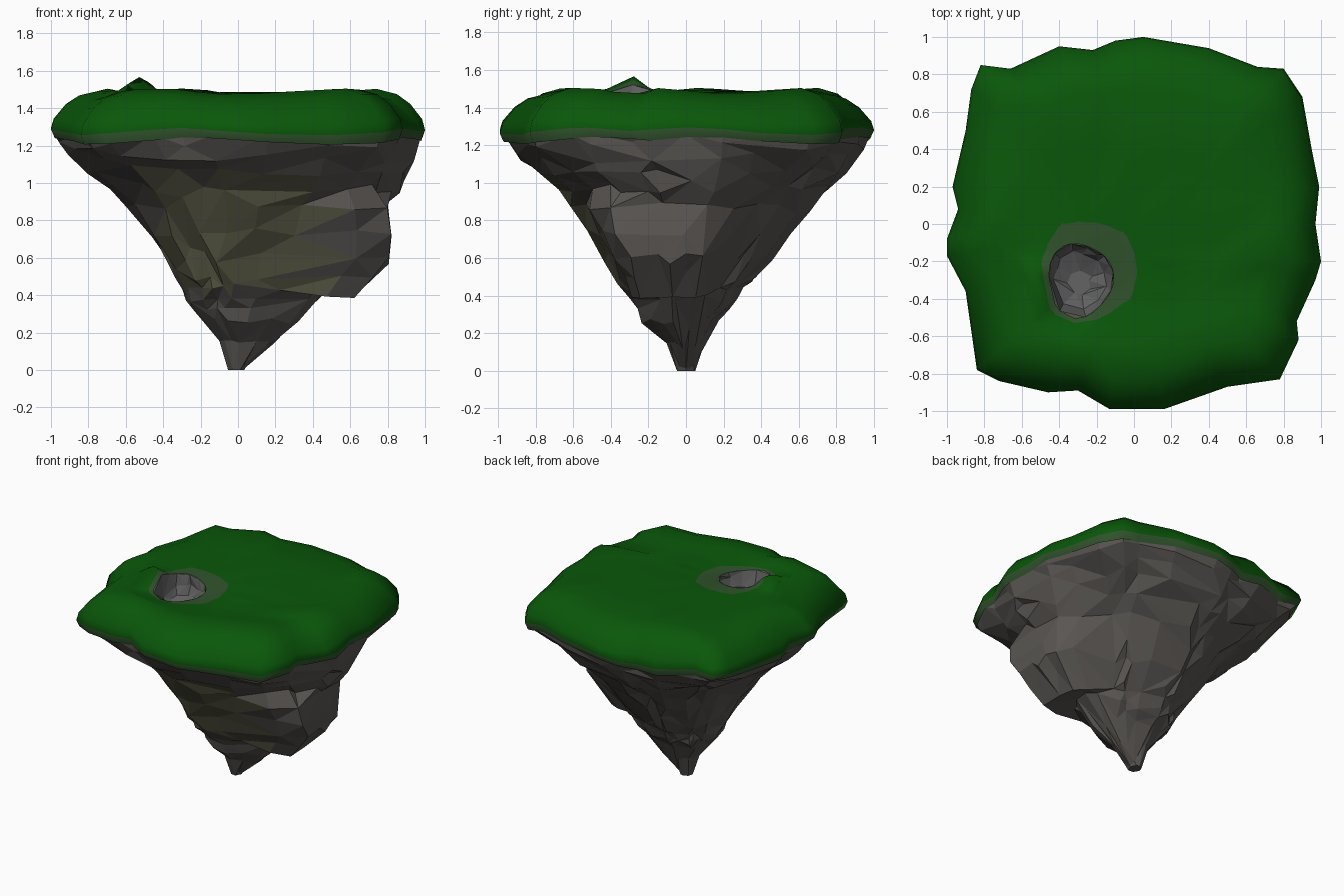
import bpy, math, random

if "Cube" in bpy.data.objects:
    bpy.data.objects.remove(bpy.data.objects["Cube"])
random.seed(11)

# Plan outline of the rim, counter-clockwise from +x
OUT = [(1, -.2), (.97, 0), (.99, .2), (.95, .4), (.9, .68), (.8, .83), (.66, .84), (.4, .94),
       (.05, 1), (-.1, .98), (-.22, .93), (-.4, .95), (-.66, .83), (-.82, .85), (-.87, .72), (-.9, .5),
       (-.97, .2), (-.94, .08), (-1, -.08), (-1, -.17), (-.9, -.36), (-.84, -.78), (-.72, -.84),
       (-.46, -.9), (-.3, -.89), (-.13, -.99), (.16, -.99), (.5, -.87), (.78, -.83), (.88, -.62),
       (.87, -.52), (.97, -.3)]
N = len(OUT)

# Rock levels: z, reach to -x, +x, -y, +y, spur reach on +x, roundness
ROCK = [(0, .05, .03, .05, .05, .03, 1), (.02, .06, .04, .055, .055, .04, 1),
        (.15, .10, .2, .1, .1, .2, 1), (.27, .19, .3, .23, .17, .33, 1),
        (.38, .24, .36, .25, .23, .43, 1), (.42, .27, .39, .29, .26, .48, 1),
        (.39, .29, .42, .35, .29, .62, 1), (.5, .33, .44, .39, .36, .72, 1),
        (.61, .39, .5, .45, .45, .81, 1), (.74, .48, .57, .53, .55, .82, 1),
        (.87, .58, .66, .61, .65, .8, 1), (.97, .68, .78, .69, .76, .87, .95),
        (1.06, .81, .86, .8, .86, .91, .8), (1.14, .90, .94, .9, .93, .94, .45),
        (1.2, .95, .965, .97, .97, .965, .1), (1.26, .98, .98, .98, .98, .98, 0)]
PLAIN_Z = {.38: .33, .42: .38, .39: .44}   # levels away from the spur underside

# Grass levels: z, scale of the outline
GRASS = [(1.225, .98), (1.275, 1), (1.33, .985), (1.41, .92), (1.46, .85), (1.49, .74)]
HOLE = (-.29, -.3)


def material(name, rgb):
    m = bpy.data.materials.new(name)
    m.diffuse_color = (*rgb, 1)
    m.use_nodes = True
    m.node_tree.nodes["Principled BSDF"].inputs["Base Color"].default_value = m.diffuse_color
    return m


STONE = material("stone", (.1, .092, .085))
MOSS = material("mossy_stone", (.115, .115, .07))
GREEN = material("grass", (.003, .095, .003))
EDGE = material("worn_grass", (.03, .085, .025))
PIT = material("pit_stone", (.12, .12, .12))


def loft(name, rings, mats, cap_start=False, cap_end=False):
    """Skin equal-length rings into one triangulated mesh object."""
    n = len(rings[0])
    faces = []
    for r in range(len(rings) - 1):
        for i in range(n):
            j = (i + 1) % n
            a, b, c, d = r * n + i, r * n + j, (r + 1) * n + j, (r + 1) * n + i
            faces += [(a, b, c), (a, c, d)] if random.random() < .5 else [(a, b, d), (b, c, d)]
    if cap_start:
        faces.append(tuple(range(n))[::-1])
    if cap_end:
        faces.append(tuple(range((len(rings) - 1) * n, len(rings) * n)))
    me = bpy.data.meshes.new(name)
    me.from_pydata([p for r in rings for p in r], [], faces)
    for m in mats:
        me.materials.append(m)
    ob = bpy.data.objects.new(name, me)
    bpy.context.collection.objects.link(ob)
    return ob


def jit(a):
    return random.uniform(-a, a)


# Rock cone with an overhanging spur towards +x and -y
rings = []
for z, xl, xr, yf, yb, spur, w in ROCK:
    ring = []
    j = 0 if z < .02 or z > 1.22 else min(.018, .004 + z * .03)
    for x, y in OUT:
        r = math.hypot(x, y)
        a = math.atan2(y, x)
        ux, uy = x * (1 - w) + x / r * w, y * (1 - w) + y / r * w
        k = max(0, min(1, (.85 - abs(a + .25)) / .3))
        px = ux * (xl if x < 0 else xr + (spur - xr) * k)
        py = uy * (yf if y < 0 else yb)
        s = 1
        if .385 <= z < .95 and z != .42:          # square shoulder of the spur
            s += .22 * math.exp(-((a + .6) / .3) ** 2)
        s *= 1 + jit(j) / max(.2, math.hypot(px, py))
        zz = z + (PLAIN_Z.get(z, z) - z) * (1 - k)
        ring.append((min(px * s, max(spur, xr)), py * s, zz + jit(j * (.3 if .37 < z < .45 else 1.5))))
    rings.append(ring)
rock = loft("rock_base", rings, [STONE, MOSS], cap_start=True)
for p in rock.data.polygons:
    c = p.center
    if p.normal.y < -.35 and abs(c.x + .02) < .45 and .42 < c.z < 1.03:
        p.material_index = 1
mod = rock.modifiers.new("facets", 'DECIMATE')
mod.ratio = .55

# Grass cap: rim, shoulder, plateau, then a slight dish in to the edge of the pit
rings = []
for lv, (z, s) in enumerate(GRASS):
    rings.append([(x * s, y * s, z + (.015 if lv > 1 else .02) * math.sin(i * 1.1 + lv * .4))
                  for i, (x, y) in enumerate(OUT)])
mouth = []
for i, (x, y) in enumerate(OUT):
    a = math.atan2(y * .74 - HOLE[1], x * .74 - HOLE[0])
    r = .172 + .01 * math.sin(3 * a + 1)
    mouth.append((HOLE[0] + r * math.cos(a), HOLE[1] + 1.15 * r * math.sin(a),
                  1.468 - .02 * math.cos(a + .78)))
for t in (.35, .65, .85, 1):
    ring = []
    for p, q in zip(rings[5], mouth):
        x, y = p[0] + (q[0] - p[0]) * t, p[1] + (q[1] - p[1]) * t
        hill = .08 * math.exp(-((x + .53) ** 2 + (y + .3) ** 2) / .008)
        ring.append((x, y, 1.49 + (q[2] - 1.49) * t + hill + (jit(.006) if t < .8 else 0)))
    rings.append(ring)
grass = loft("grass_top", rings, [GREEN, EDGE])
for p in grass.data.polygons:
    band = p.index // (2 * N)
    p.use_smooth = True
    p.material_index = 1 if band == 0 or band == len(rings) - 2 else 0

# Stone pit sunk into the grass
lip = rings[-1][::2]
pit_rings = [lip]
for s, z in ((.97, 1.41), (.8, 1.34), (.35, 1.3)):
    pit_rings.append([(HOLE[0] + (x - HOLE[0]) * s + jit(.012), HOLE[1] - .02 * (1 - s) + (y - HOLE[1]) * s
                       + jit(.012), z + jit(.012)) for x, y, _ in lip])
pit = loft("pit", pit_rings, [PIT], cap_end=True)
pit.modifiers.new("facets", 'DECIMATE').ratio = .6
